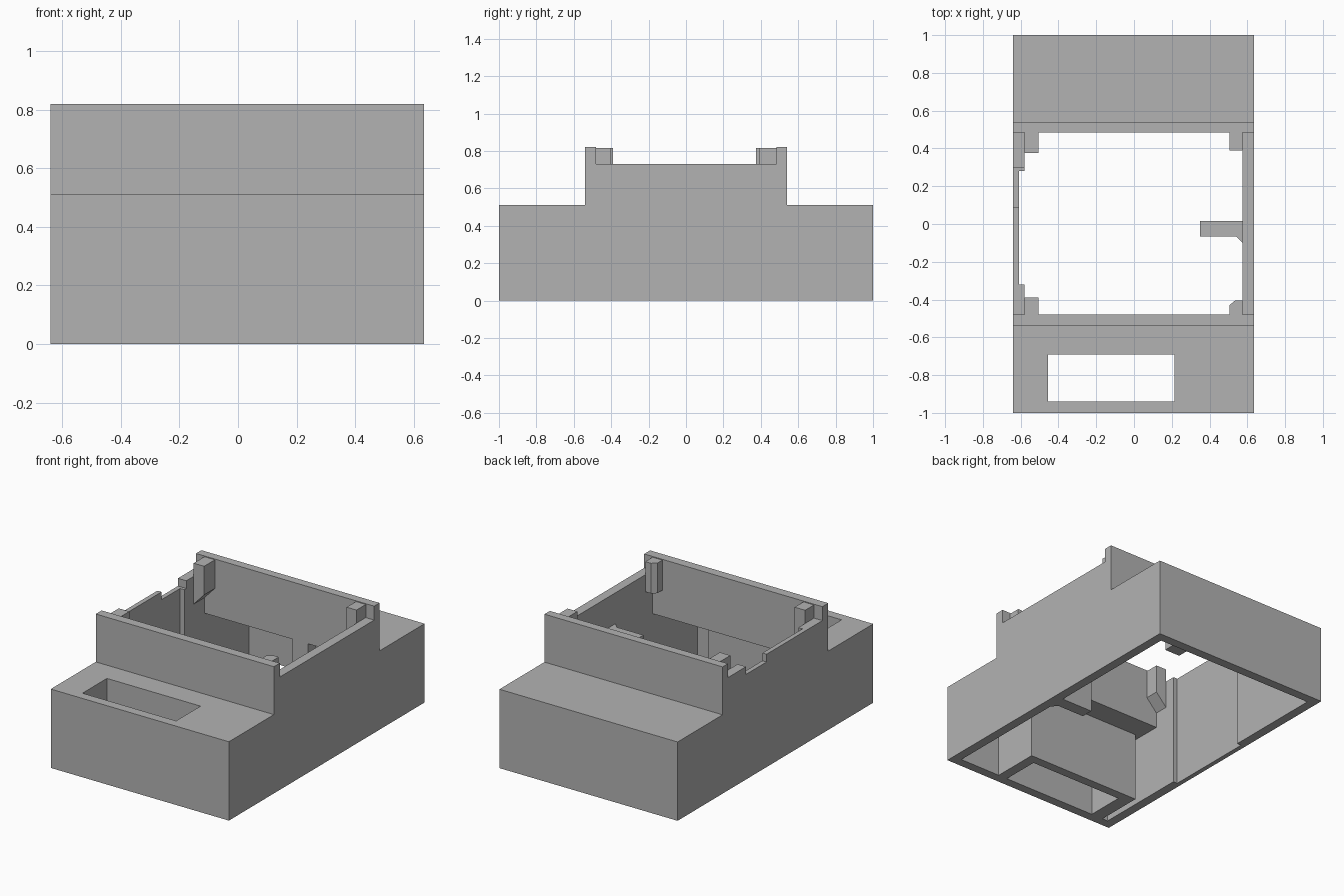
import bpy
import bmesh

cube = bpy.data.objects.get("Cube")
if cube:
    bpy.data.objects.remove(cube, do_unlink=True)

grey = bpy.data.materials.new("matte_grey")
grey.use_nodes = True
grey.diffuse_color = (0.45, 0.45, 0.45, 1)
grey.node_tree.nodes["Principled BSDF"].inputs["Base Color"].default_value = grey.diffuse_color


def prism(name, outline, axis, start, end):
    """Extrude a 2D outline along an axis; the outline uses the other two axes in order."""
    def place(p, d):
        co = list(p)
        co.insert(axis, d)
        return co
    bm = bmesh.new()
    low = [bm.verts.new(place(p, start)) for p in outline]
    high = [bm.verts.new(place(p, end)) for p in outline]
    bm.faces.new(low)
    bm.faces.new(high)
    for i in range(len(low)):
        j = (i + 1) % len(low)
        bm.faces.new((low[i], low[j], high[j], high[i]))
    bmesh.ops.recalc_face_normals(bm, faces=bm.faces)
    mesh = bpy.data.meshes.new(name)
    bm.to_mesh(mesh)
    bm.free()
    mesh.materials.append(grey)
    obj = bpy.data.objects.new(name, mesh)
    bpy.context.collection.objects.link(obj)
    return obj


def box(name, x, y, z):
    return prism(name, [(x[0], y[0]), (x[1], y[0]), (x[1], y[1]), (x[0], y[1])], 2, *z)


def cut(target, name, x, y, z):
    cutter = box(name, x, y, z)
    cutter.hide_render = True
    mod = target.modifiers.new(name, 'BOOLEAN')
    mod.operation = 'DIFFERENCE'
    mod.solver = 'EXACT'
    mod.object = cutter
    bpy.context.view_layer.objects.active = target
    bpy.ops.object.modifier_apply(modifier=name)
    bpy.data.objects.remove(cutter, do_unlink=True)


# Stepped housing, open below and above
step = 0.54
housing = prism("housing", [(-1, 0), (1, 0), (1, 0.51), (step, 0.51), (step, 0.82),
                            (-step, 0.82), (-step, 0.51), (-1, 0.51)], 0, -0.64, 0.635)
inner_x, opening_y = (-0.58, 0.575), (-0.48, 0.485)
cut(housing, "lower_cavity", inner_x, (-0.94, 0.94), (-0.1, 0.45))
cut(housing, "upper_opening", inner_x, opening_y, (0.3, 1))
cut(housing, "side_wall_tops", (-1, 1), opening_y, (0.73, 1))
cut(housing, "wall_recess", (-0.61, -0.5), (-0.32, 0.28), (-0.1, 1))
cut(housing, "cable_notch", (-0.7, -0.5), (0.09, 0.3), (0.68, 1))

# Rectangular shaft through the front deck
slot_x, slot_y = (-0.455, 0.215), (-0.94, -0.69)
cut(housing, "deck_slot", slot_x, slot_y, (0.3, 0.6))
shaft_x, shaft_y, shaft_z = (-0.54, 0.28), (-0.94, -0.63), (0, 0.45)
box("shaft_right_wall", (shaft_x[0], slot_x[0]), shaft_y, shaft_z)
box("shaft_left_wall", (slot_x[1], shaft_x[1]), shaft_y, shaft_z)
box("shaft_back_wall", slot_x, (slot_y[1], shaft_y[1]), shaft_z)

# Partition with a small fillet where it meets the side wall
prism("partition", [(0.35, -0.065), (0.54, -0.065), (0.575, -0.1), (0.575, 0.015), (0.35, 0.015)],
      2, 0, 0.53)

# Lug below the rear deck
box("rear_lug", (0.05, 0.16), (0.485, 0.57), (0.29, 0.45))


# Corner posts with sloping undersides
def post(name, wall, tip, y0, y1):
    return prism(name, [(wall, 0.55), (tip, 0.63), (tip, 0.815), (wall, 0.815)], 1, y0, y1)


post("front_right_post", -0.58, -0.505, -0.48, -0.39)
post("back_right_post", -0.58, -0.505, 0.375, 0.485)
post("back_left_post", 0.575, 0.505, 0.39, 0.485)
prism("front_left_post", [(0.575, -0.48), (0.505, -0.48), (0.505, -0.43), (0.535, -0.405),
                          (0.575, -0.405)], 2, 0.62, 0.815)
